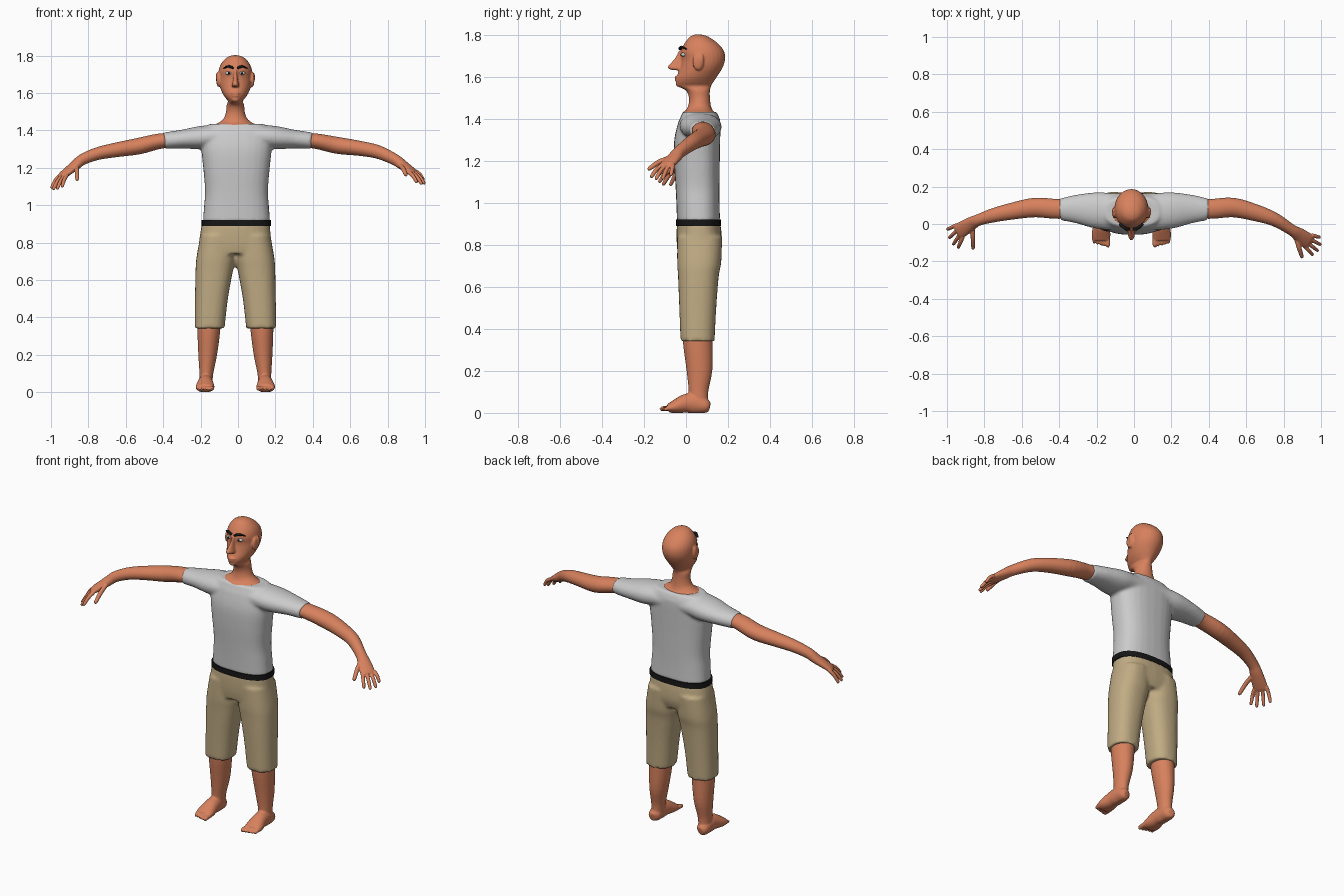
import bpy, bmesh
from math import cos, sin, pi
from mathutils import Vector, Matrix

CX = -0.014  # body midline


def material(name, rgb):
    m = bpy.data.materials.new(name)
    m.diffuse_color = (*rgb, 1)
    return m


SKIN = material("skin", (0.68, 0.22, 0.11))
TAN = material("tan_cloth", (0.53, 0.41, 0.23))
BLACK = material("black", (0.008, 0.008, 0.008))
WHITE = material("eye_white", (0.85, 0.85, 0.85))


def catmull(pts, steps):
    out = []
    for i in range(len(pts) - 1):
        a, b, c, d = pts[max(i - 1, 0)], pts[i], pts[i + 1], pts[min(i + 2, len(pts) - 1)]
        for k in range(steps):
            t = k / steps
            out.append([0.5 * (2 * q + (r - p) * t + (2 * p - 5 * q + 4 * r - s) * t * t
                               + (3 * q - p - 3 * r + s) * t ** 3) for p, q, r, s in zip(a, b, c, d)])
    return out + [list(pts[-1])]


def loft(bm, rings, flat=False, power=1.0, n=28, steps=4):
    """Closed tube through rings (x, y, z, half width, half height)."""
    secs = catmull(rings, steps)
    loops = []
    for i, (x, y, z, a, b) in enumerate(secs):
        if flat:
            u, v = Vector((1, 0, 0)), Vector((0, 1, 0))
        else:
            t = Vector(secs[min(i + 1, len(secs) - 1)][:3]) - Vector(secs[max(i - 1, 0)][:3])
            u = t.cross(Vector((0, 0, 1))).normalized()
            v = u.cross(t).normalized()
        loop = []
        for k in range(n):
            c, s = cos(2 * pi * k / n), sin(2 * pi * k / n)
            c, s = (abs(c) ** power * (1 if c > 0 else -1), abs(s) ** power * (1 if s > 0 else -1))
            co = Vector((x, y, z)) + u * a * c + v * b * s
            co.z = max(co.z, 0)
            loop.append(bm.verts.new(co))
        loops.append(loop)
    for p, q in zip(loops, loops[1:]):
        for k in range(n):
            bm.faces.new((p[k], p[(k + 1) % n], q[(k + 1) % n], q[k]))
    bm.faces.new(loops[0][::-1])
    bm.faces.new(loops[-1])


def stack(bm, levels, power=1.0):
    """Horizontal rings (z, x centre, half width, front y, back y)."""
    loft(bm, [(x, (f + k) / 2, z, w, (k - f) / 2) for z, x, w, f, k in levels], True, power)


def ball(bm, centre, size):
    bmesh.ops.create_uvsphere(bm, u_segments=20, v_segments=12, radius=1,
                              matrix=Matrix.Translation(centre) @ Matrix.Diagonal((*size, 1)))


def finish(name, bm, mat=None, voxel=0, smooth=3):
    bmesh.ops.recalc_face_normals(bm, faces=bm.faces)
    me = bpy.data.meshes.new(name)
    bm.to_mesh(me)
    bm.free()
    for f in me.polygons:
        f.use_smooth = len(f.vertices) < 5
    if mat:
        me.materials.append(mat)
    ob = bpy.data.objects.new(name, me)
    bpy.context.collection.objects.link(ob)
    if voxel:
        r = ob.modifiers.new("blend", 'REMESH')
        r.mode, r.voxel_size, r.use_smooth_shade = 'VOXEL', voxel, True
        s = ob.modifiers.new("soften", 'SMOOTH')
        s.factor, s.iterations = 0.5, smooth
    return ob


# head and neck with nose, lips and ears
bm = bmesh.new()
stack(bm, [(z, CX, w, f, k) for z, w, f, k in [
    (1.802, .012, .045, .07), (1.795, .035, .025, .098), (1.782, .055, .01, .122),
    (1.755, .077, -.01, .157), (1.72, .089, -.025, .182), (1.68, .090, -.022, .186),
    (1.64, .085, -.030, .172), (1.60, .070, -.045, .147), (1.575, .054, -.048, .13),
    (1.556, .040, -.040, .12), (1.535, .047, .0, .114), (1.50, .05, .014, .114),
    (1.465, .062, .011, .118), (1.442, .088, .0, .126), (1.43, .11, -.016, .135),
    (1.40, .115, -.016, .135)]])
stack(bm, [(1.725, CX, .008, -.034, .0), (1.69, CX, .010, -.052, .0), (1.66, CX, .015, -.078, .0),
           (1.643, CX, .020, -.088, .0), (1.632, CX, .016, -.066, .0)])
ball(bm, (CX, -.043, 1.598), (.024, .012, .006))
ball(bm, (CX, -.042, 1.585), (.021, .012, .006))
ball(bm, (CX, -.033, 1.566), (.022, .016, .014))
for s in (-1, 1):
    ball(bm, (CX + s * .091, .058, 1.672), (.011, .028, .040))
    ball(bm, (CX + s * .097, .072, 1.682), (.008, .013, .030))
finish("head_and_neck", bm, SKIN, .005, 3)

# eyes and eyebrows
for s, side in ((-1, "left"), (1, "right")):
    bm = bmesh.new()
    ball(bm, (CX + s * .035, -.010, 1.706), (.018, .014, .010))
    finish(side + "_eye", bm, WHITE)
    bm = bmesh.new()
    ball(bm, (CX + s * .035, -.022, 1.706), (.006, .004, .006))
    finish(side + "_pupil", bm, BLACK)
    bm = bmesh.new()
    loft(bm, [(CX + s * x, y, z, .008, h) for x, y, z, h in [
        (.010, -.027, 1.732, .005), (.022, -.027, 1.738, .007),
        (.040, -.019, 1.742, .006), (.062, .001, 1.732, .002)]], n=12)
    finish(side + "_eyebrow", bm, BLACK)

# shirt: torso plus a tube running from cuff to cuff
bm = bmesh.new()
stack(bm, [(z, -.008, w, f, k) for z, w, f, k in [
    (.912, .180, -.043, .162), (1.0, .173, -.046, .160), (1.08, .168, -.050, .160),
    (1.2, .178, -.057, .161), (1.3, .188, -.056, .163), (1.38, .187, -.038, .164),
    (1.41, .175, -.025, .157), (1.434, .145, -.016, .145)]], .8)
half = [(.395, .078, 1.345, .058, .044), (.3, .08, 1.353, .078, .050),
        (.2, .073, 1.361, .097, .062), (.1, .066, 1.368, .098, .062)]
loft(bm, [(-x, *r) for x, *r in half] + half[::-1], power=.95)
finish("shirt", bm, None, .009, 4)

# belt
bm = bmesh.new()
stack(bm, [(.890, -.009, .186, -.048, .167), (.922, -.009, .186, -.048, .167)], .8)
finish("belt", bm, BLACK)

# shorts: hips plus two legs
bm = bmesh.new()
stack(bm, [(.903, CX + .003, .181, -.043, .163), (.85, CX, .188, -.045, .170),
           (.79, CX, .195, -.043, .170), (.74, CX, .195, -.036, .155)], .8)
for s in (-1, 1):
    stack(bm, [(z, CX + s * (i + o) / 2, (o - i) / 2, f, k) for z, i, o, f, k in [
        (.84, -.005, .187, -.042, .172), (.72, .000, .208, -.042, .168),
        (.65, .013, .213, -.038, .156), (.5, .040, .216, -.032, .144),
        (.342, .058, .218, -.026, .136)]], .85)
finish("shorts", bm, TAN, .009, 3)

# lower legs with feet and toes
for s, side in ((-1, "left"), (1, "right")):
    bm = bmesh.new()
    stack(bm, [(z, CX + s * x, w, f, k) for z, x, w, f, k in [
        (.42, .140, .062, -.015, .125), (.33, .142, .061, -.014, .127), (.2, .148, .050, .003, .125),
        (.1, .155, .037, .013, .106), (.03, .158, .034, .012, .107)]])
    X = CX + s * .160
    loft(bm, [(X - s * .002, .112, .028, .016, .022), (X, .095, .032, .034, .034),
              (X, .045, .045, .038, .050), (X, .0, .045, .042, .045),
              (X + s * .002, -.05, .030, .050, .033), (X + s * .002, -.085, .022, .048, .020)])
    for i in range(5):
        x = X + s * (-.035 + .0185 * i)
        r = .0125 if i == 0 else .0095
        tip = -.122 + .0045 * i
        loft(bm, [(x, -.07, .022, r, r), (x, tip + .015, .021, r, r), (x, tip, .014, r * .6, r * .7)], n=12)
    finish(side + "_leg_and_foot", bm, SKIN, .005, 2)

# arms: path, thumb base and tip, index and little knuckles, four fingertips
ARMS = {
    "right": ([(.32, .08, 1.35, .05, .038), (.42, .081, 1.342, .053, .041), (.53, .088, 1.320, .052, .045),
               (.65, .060, 1.304, .045, .040), (.75, .025, 1.284, .037, .036), (.84, -.030, 1.243, .030, .030),
               (.88, -.056, 1.215, .037, .026), (.925, -.088, 1.183, .042, .018), (.94, -.098, 1.172, .036, .012)],
              (.865, -.072, 1.215), (.90, -.182, 1.160), (.910, -.115, 1.178), (.950, -.060, 1.182),
              [(.958, -.168, 1.122), (.985, -.145, 1.112), (1.0, -.112, 1.114), (.996, -.072, 1.130)]),
    "left": ([(-.32, .08, 1.35, .05, .038), (-.42, .081, 1.342, .053, .041), (-.53, .088, 1.316, .052, .044),
              (-.65, .069, 1.296, .045, .039), (-.75, .047, 1.276, .038, .034), (-.83, .022, 1.245, .031, .030),
              (-.87, .002, 1.213, .036, .026), (-.93, -.035, 1.165, .042, .018), (-.945, -.044, 1.152, .036, .012)],
             (-.862, -.02, 1.205), (-.86, -.135, 1.135), (-.915, -.070, 1.160), (-.950, -.006, 1.162),
             [(-.942, -.130, 1.098), (-.968, -.112, 1.085), (-.990, -.076, 1.083), (-1.0, -.030, 1.090)]),
}
for side, (path, tbase, ttip, k0, k1, tips) in ARMS.items():
    bm = bmesh.new()
    loft(bm, path)
    k0, k1 = Vector(k0), Vector(k1)
    fingers = [(k0.lerp(k1, i / 3), Vector(t), .0105) for i, t in enumerate(tips)]
    for base, tip, r in fingers + [(Vector(tbase), Vector(ttip), .0125)]:
        mid = base.lerp(tip, .5) + Vector((0, 0, .008))
        loft(bm, [(*base, r, r), (*mid, r, r), (*base.lerp(tip, .9), r * .85, r * .85),
                  (*tip, r * .5, r * .5)], n=12)
    finish(side + "_arm_and_hand", bm, SKIN, .004, 2)
